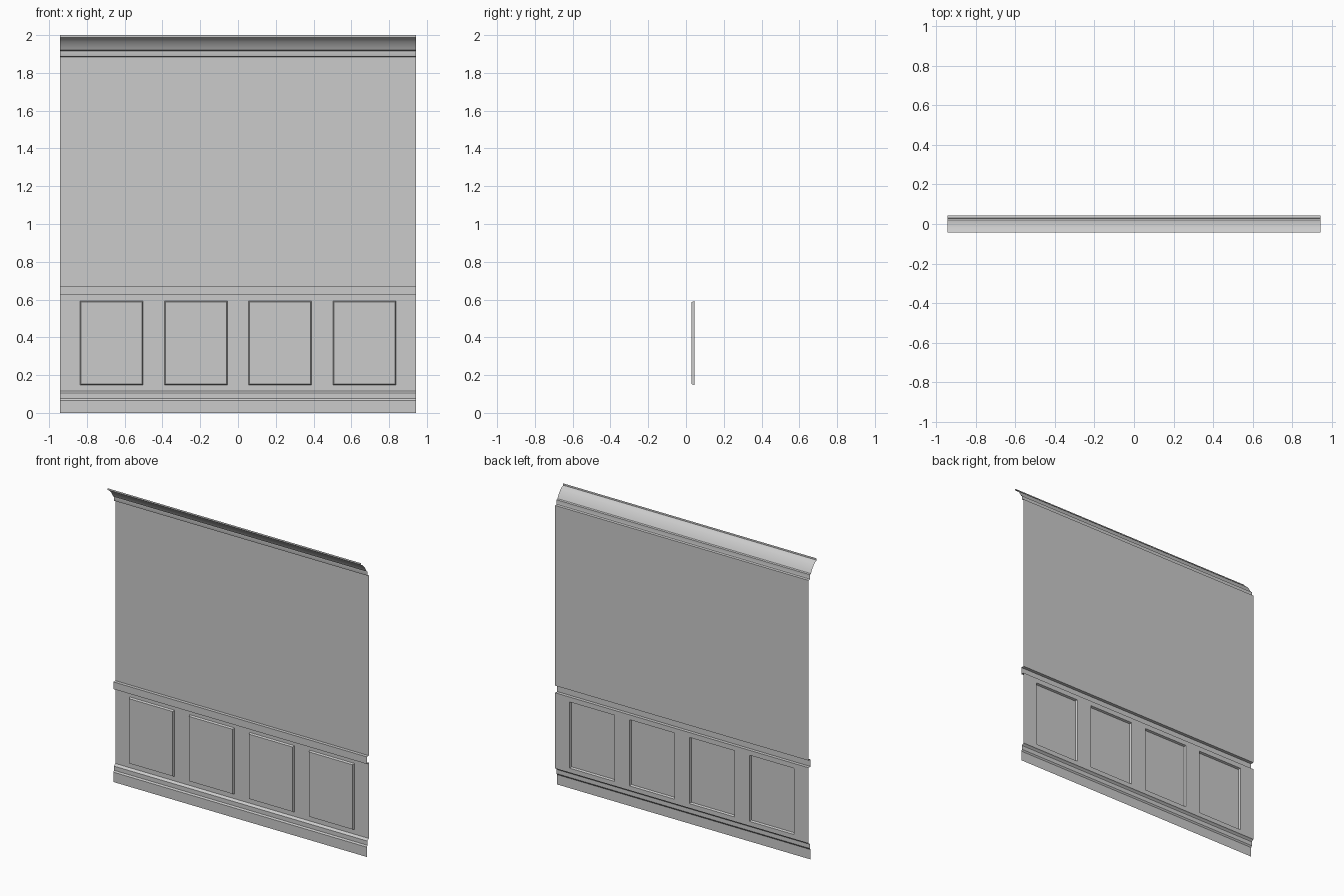
import bpy, bmesh
from math import sin, cos, radians

if "Cube" in bpy.data.objects:
    bpy.data.objects.remove(bpy.data.objects["Cube"])

HALF = 0.943      # half width of the wall
WALL = 0.044      # y of the wall plane


def finish(bm, name):
    me = bpy.data.meshes.new(name)
    bm.to_mesh(me)
    bm.free()
    ob = bpy.data.objects.new(name, me)
    bpy.context.collection.objects.link(ob)
    bpy.context.view_layer.objects.active = ob
    ob.select_set(True)
    bpy.ops.object.shade_smooth_by_angle(angle=radians(28))
    ob.select_set(False)
    return ob


def moulding(name, profile):
    """Open (y, z) profile, listed bottom to top, swept across the width."""
    bm = bmesh.new()
    rows = [[bm.verts.new((x, y, z)) for x in (-HALF, HALF)] for y, z in profile]
    for (a, b), (c, d) in zip(rows, rows[1:]):
        bm.faces.new((a, b, d, c))
    finish(bm, name)


def arc(cy, cz, ry, rz, a0, a1, n=8):
    return [(cy + ry * cos(radians(a0 + (a1 - a0) * i / n)),
             cz + rz * sin(radians(a0 + (a1 - a0) * i / n))) for i in range(n + 1)]


# Skirting board with two stepped ledges
moulding("skirting_board", [(0.022, 0), (0.022, 0.066), (0.029, 0.076),
                            (0.029, 0.104), (0.036, 0.112), (WALL, 0.116)])

# Wainscot: a grid whose panel cells are pushed forward with sloped sides
xs = [-HALF]
for i in range(4):
    left = -0.836 + i * 0.446
    xs += [left, left + 0.334]
xs.append(HALF)
zs = [0.116, 0.147, 0.592, 0.625]
bm = bmesh.new()
grid = [[bm.verts.new((x, WALL, z)) for x in xs] for z in zs]
panels = []
for r in range(len(zs) - 1):
    for c in range(len(xs) - 1):
        f = bm.faces.new((grid[r][c], grid[r][c + 1], grid[r + 1][c + 1], grid[r + 1][c]))
        if r == 1 and c % 2 == 1:
            panels.append(f)
bm.normal_update()
bmesh.ops.inset_individual(bm, faces=panels, thickness=0.007, depth=0.014)
finish(bm, "wainscot_panels")

# Chair rail
moulding("chair_rail", [(WALL, 0.625), (0.022, 0.625), (0.022, 0.673), (WALL, 0.673)])

# Plain upper wall
moulding("upper_wall", [(WALL, 0.673), (WALL, 1.885)])

# Cornice: small bead, sloping cove and top lip
moulding("cornice", [(WALL, 1.885), (0.030, 1.888)]
         + [(0.028, 1.895), (0.028, 1.917), (0.019, 1.921)]
         + arc(-0.032, 1.921, 0.051, 0.064, 0, 0, 1)[:1]
         + [(0.012, 1.935), (0.002, 1.951), (-0.010, 1.966), (-0.024, 1.980)]
         + [(-0.036, 1.985), (-0.042, 1.988), (-0.042, 2.0)])
